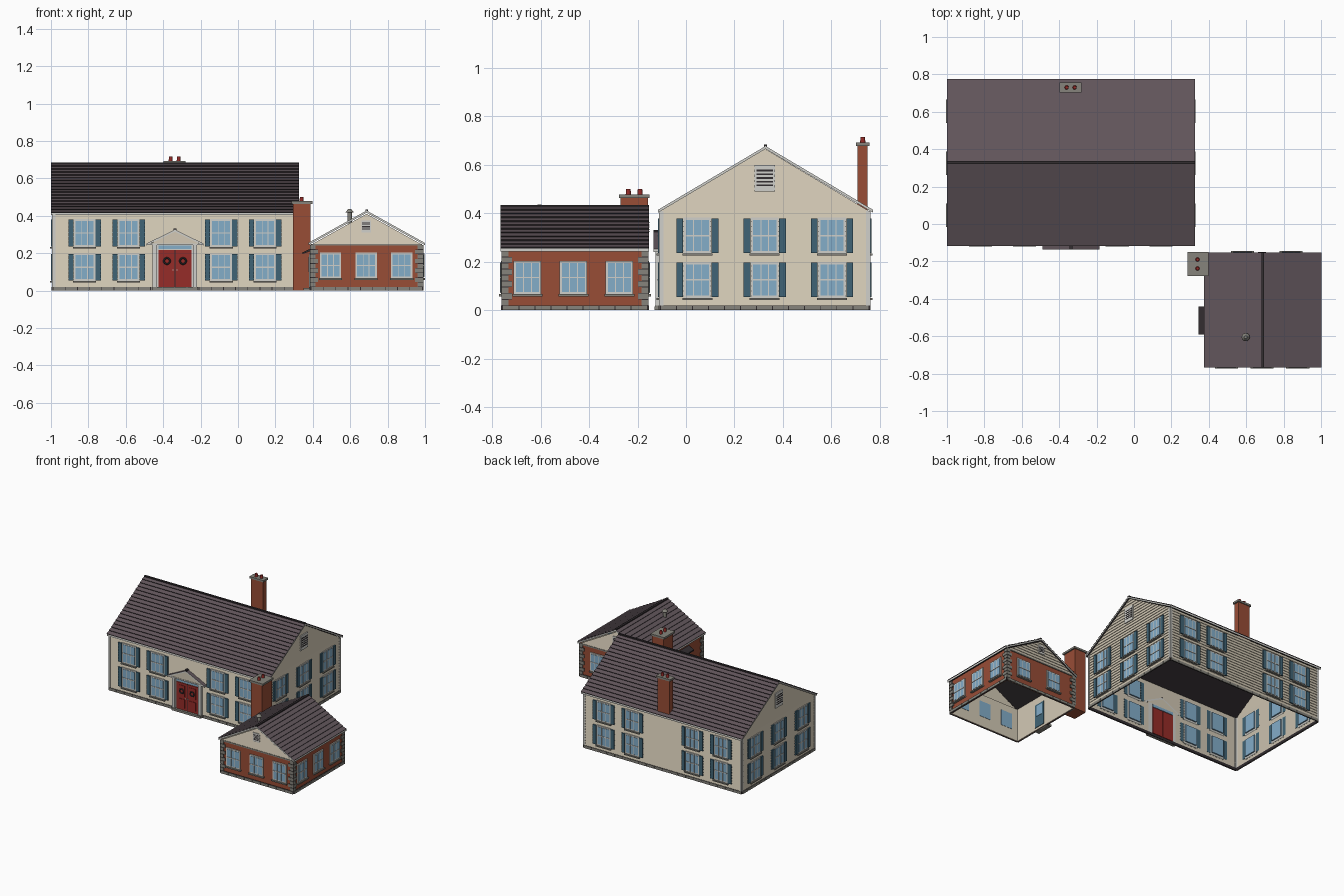
import bpy, bmesh, math
from mathutils import Vector as V

if "Cube" in bpy.data.objects:
    bpy.data.objects.remove(bpy.data.objects["Cube"])


def lin(c):
    c /= 255
    return c / 12.92 if c < 0.04 else ((c + 0.055) / 1.055) ** 2.4


COLORS = {"cream": (211, 201, 181), "stone": (134, 132, 124), "brick": (152, 77, 54),
          "roof": (97, 85, 91), "dark": (50, 45, 48), "white": (208, 208, 203),
          "glass": (131, 173, 201), "teal": (64, 100, 118), "red": (150, 44, 40)}
MATS = {}
for key, rgb in COLORS.items():
    MATS[key] = bpy.data.materials.new(key)
    MATS[key].diffuse_color = [lin(c) for c in rgb] + [1]

# A frame is (origin, direction along, direction out); u runs along, d runs out
WORLD = (V((0, 0, 0)), V((1, 0, 0)), V((0, 1, 0)))
SIDE = (V((0, 0, 0)), V((0, 1, 0)), V((1, 0, 0)))


def pt(f, u, d, z):
    return f[0] + f[1] * u + f[2] * d + V((0, 0, z))


def faces_of(x0, x1, y0, y1):
    X, Y = V((1, 0, 0)), V((0, 1, 0))
    return {"front": (V((0, y0, 0)), X, -Y), "back": (V((0, y1, 0)), X, Y),
            "right": (V((x1, 0, 0)), Y, X), "left": (V((x0, 0, 0)), Y, -X)}


def finish(name, bm, mats):
    me = bpy.data.meshes.new(name)
    bm.to_mesh(me)
    bm.free()
    for m in mats:
        me.materials.append(MATS[m])
    ob = bpy.data.objects.new(name, me)
    bpy.context.collection.objects.link(ob)
    return ob


BOXES = {}


def box(name, mat, f, u0, u1, d0, d1, z0, z1):
    """Add a box to the named part."""
    bm = BOXES.setdefault((name, mat), bmesh.new())
    vs = [bm.verts.new(pt(f, u, d, z)) for z in (z0, z1)
          for u, d in ((u0, d0), (u1, d0), (u1, d1), (u0, d1))]
    for q in ((0, 1, 2, 3), (4, 5, 6, 7), (0, 1, 5, 4), (1, 2, 6, 5), (2, 3, 7, 6), (3, 0, 4, 7)):
        bm.faces.new([vs[i] for i in q])


def stepped(name, a0, a1, b0, b1, n, count, h, mats):
    """Overlapping courses from a lower edge to an upper edge."""
    bm = bmesh.new()
    down = (a0 - b0 + a1 - b1).normalized()
    for i in range(count):
        s, t = i / count, (i + 1) / count
        p, q = a0.lerp(b0, s), a1.lerp(b1, s)
        r, w = a1.lerp(b1, t), a0.lerp(b0, t)
        for k, (co, ref) in enumerate((((p + n * h, q + n * h, r, w), n),
                                       ((p, q, q + n * h, p + n * h), down))):
            face = bm.faces.new([bm.verts.new(c) for c in co])
            face.normal_update()
            if face.normal.dot(ref) < 0:
                face.normal_flip()
            face.material_index = k
    return finish(name, bm, mats)


def prism(name, f, profile, d0, d1, mats, rule=None):
    """Extrude a (u, z) profile along the frame's out direction."""
    bm = bmesh.new()
    a, b = ([bm.verts.new(pt(f, u, d, z)) for u, z in profile] for d in (d0, d1))
    bm.faces.new(a)
    bm.faces.new(b)
    for i in range(len(a)):
        j = (i + 1) % len(a)
        bm.faces.new((a[i], a[j], b[j], b[i]))
    bmesh.ops.recalc_face_normals(bm, faces=bm.faces)
    if rule:
        for face in bm.faces:
            face.material_index = rule(face.normal)
    return finish(name, bm, mats)


def gable_roof(name, f, u0, u1, ze, zr, d0, d1, t, courses, h=0.006):
    """Chevron slab with shingle courses; ends are trim, underside is dark."""
    um = (u0 + u1) / 2
    prism(name + "_slab", f, [(u0, ze), (um, zr), (u1, ze), (u1, ze - t), (um, zr - t), (u0, ze - t)],
          d0, d1, ["roof", "dark", "white"],
          lambda n: 0 if n.z > 0.3 else 1 if n.z < -0.3 else 2)
    for tag, ue, sg in (("_shingles_a", u0, -1), ("_shingles_b", u1, 1)):
        n = (f[1] * sg * (zr - ze) + V((0, 0, abs(um - u0)))).normalized()
        if courses:
            stepped(name + tag, pt(f, ue, d0, ze), pt(f, ue, d1, ze), pt(f, um, d0, zr),
                    pt(f, um, d1, zr), n, courses, h, ["roof", "dark"])
    box(name + "_ridge", "dark", f, um - 0.007, um + 0.007, d0, d1, zr - 0.006, zr + 0.006)


def window(f, u, z0, z1, shutters=True):
    box("window_casing", "white", f, u - 0.057, u + 0.057, 0, 0.007, z0 - 0.006, z1 + 0.006)
    box("window_glass", "glass", f, u - 0.048, u + 0.048, -0.01, 0.009, z0 + 0.004, z1 - 0.004)
    for m in (-0.016, 0.016):
        box("window_muntin", "white", f, u + m - 0.002, u + m + 0.002, 0, 0.011, z0, z1)
    zm = (z0 + z1) / 2
    box("window_muntin", "white", f, u - 0.05, u + 0.05, 0, 0.012, zm - 0.003, zm + 0.003)
    box("window_sill", "stone", f, u - 0.062, u + 0.062, 0, 0.016, z0 - 0.015, z0 - 0.006)
    if shutters:
        for s in (-1, 1):
            a, b = sorted((u + s * 0.059, u + s * 0.087))
            box("shutter", "teal", f, a, b, 0, 0.011, z0 - 0.003, z1 + 0.003)


def stone_base(f, u0, u1):
    box("base_joint", "dark", f, u0, u1, -0.002, 0.005, 0, 0.02)
    n = round((u1 - u0) / 0.065)
    w = (u1 - u0) / n
    for i in range(n):
        box("base_stone", "stone", f, u0 + i * w + 0.002, u0 + (i + 1) * w - 0.002, 0, 0.008, 0, 0.019)


def vent(f, u, z0, z1, w):
    box("vent_frame", "white", f, u - w, u + w, 0, 0.008, z0, z1)
    for i in range(5):
        z = z0 + (z1 - z0) * (0.2 + 0.14 * i)
        box("vent_louver", "dark", f, u - w * 0.8, u + w * 0.8, 0, 0.0095, z, z + (z1 - z0) * 0.06)


def cylinder(name, mat, x, y, z0, z1, r, r2=None):
    bm = bmesh.new()
    bmesh.ops.create_cone(bm, cap_ends=True, segments=12, radius1=r, radius2=r if r2 is None else r2, depth=z1 - z0)
    bmesh.ops.translate(bm, verts=bm.verts, vec=(x, y, (z0 + z1) / 2))
    finish(name, bm, [mat])


def chimney(name, x0, x1, y0, y1, z0, z1, pots):
    box(name, "brick", WORLD, x0, x1, y0, y1, z0, z1 - 0.012)
    box(name + "_cap", "stone", WORLD, x0 - 0.01, x1 + 0.01, y0 - 0.007, y1 + 0.007, z1 - 0.014, z1)
    for i, (x, y) in enumerate(pots):
        cylinder(f"{name}_pot_{i}", "red", x, y, z1, z1 + 0.023, 0.011, 0.009)


# Main house: clapboard walls and gables
MX0, MX1, MY0, MY1 = -0.988, 0.312, -0.105, 0.755
main = faces_of(MX0, MX1, MY0, MY1)
for side, f in main.items():
    a, b = (MX0, MX1) if side in ("front", "back") else (MY0, MY1)
    stepped("main_wall_" + side, pt(f, a, 0, 0), pt(f, b, 0, 0), pt(f, a, 0, 0.41), pt(f, b, 0, 0.41),
            f[2], 20, 0.004, ["cream", "cream"])
    stone_base(f, a, b)
    for u in (a, b - 0.012):
        box("corner_board", "white", f, u, u + 0.012, 0, 0.006, 0.02, 0.41)
    cols = (-0.82, -0.585, -0.09, 0.145) if side in ("front", "back") else (0.047, 0.325, 0.603)
    for u in cols:
        for z in (0.057, 0.24):
            window(f, u, z, z + 0.136)
    if side in ("left", "right"):
        stepped("main_gable_" + side, pt(f, a, 0, 0.41), pt(f, b, 0, 0.41), pt(f, 0.324, 0, 0.667),
                pt(f, 0.326, 0, 0.667), f[2], 12, 0.004, ["cream", "cream"])
        vent(f, 0.325, 0.49, 0.60, 0.042)
gable_roof("main_roof", SIDE, -0.115, 0.772, 0.415, 0.678, -1.0, 0.325, 0.012, 17)
chimney("main_chimney", -0.388, -0.292, 0.709, 0.75, 0.40, 0.693, [(-0.36, 0.73), (-0.317, 0.73)])

# Front entrance: double door, transom, pilasters and pediment
F, DX = main["front"], -0.337
box("door_surround", "white", F, DX - 0.118, DX + 0.118, 0, 0.007, 0.0, 0.25)
box("transom", "glass", F, DX - 0.088, DX + 0.088, -0.006, 0.009, 0.222, 0.242)
box("door_gap", "dark", F, DX - 0.002, DX + 0.002, 0, 0.0125, 0.018, 0.218)
for s in (-1, 1):
    a, b = sorted((DX + s * 0.002, DX + s * 0.088))
    box("door_leaf", "red", F, a, b, -0.006, 0.012, 0.018, 0.218)
    for z0, z1 in ((0.035, 0.10), (0.12, 0.20)):
        box("door_panel", "red", F, a + 0.017, b - 0.017, 0, 0.015, z0, z1)
    box("door_knob", "white", F, DX + s * 0.01 - 0.003, DX + s * 0.01 + 0.003, 0, 0.018, 0.107, 0.113)
    u = DX + s * 0.108
    box("pilaster", "white", F, u - 0.011, u + 0.011, 0, 0.02, 0.018, 0.245)
    box("pilaster_foot", "stone", F, u - 0.014, u + 0.014, 0, 0.023, 0.0, 0.02)
    bpy.ops.mesh.primitive_torus_add(major_radius=0.016, minor_radius=0.005, major_segments=16,
                                     minor_segments=6, location=(DX + s * 0.043, MY0 - 0.017, 0.158),
                                     rotation=(math.pi / 2, 0, 0))
    wreath = bpy.context.object
    wreath.name = "wreath"
    wreath.data.materials.append(MATS["dark"])
box("front_step", "stone", F, DX - 0.12, DX + 0.12, 0, 0.025, 0, 0.016)
prism("pediment", WORLD, [(DX - 0.14, 0.245), (DX + 0.14, 0.245), (DX, 0.318)], -0.128, MY0, ["cream"])
box("pediment_sill", "white", F, DX - 0.145, DX + 0.145, 0, 0.026, 0.243, 0.252)
gable_roof("porch_roof", WORLD, DX - 0.152, DX + 0.152, 0.252, 0.326, -0.135, MY0, 0.011, 0)

# Wing: brick walls with a pale lining, quoins and clapboard gables
WX0, WX1, WY0, WY1 = 0.39, 0.985, -0.757, -0.16
wing = faces_of(WX0, WX1, WY0, WY1)
WIN = {"front": (0.495, 0.685, 0.875), "back": (0.58, 0.84), "right": (-0.655, -0.465, -0.275), "left": ()}
for side, f in wing.items():
    a, b = (WX0, WX1) if side in ("front", "back") else (WY0, WY1)
    box("wing_wall", "brick", f, a, b, -0.004, 0, 0.0, 0.247)
    box("wing_lining", "cream", f, a + 0.004, b - 0.004, -0.008, -0.004, 0.0, 0.247)
    stone_base(f, a, b)
    for i in range(9):
        z, w = 0.02 + i * 0.025, 0.038 if i % 2 else 0.024
        for u0, u1 in ((a - 0.006, a + w), (b - w, b + 0.006)):
            box("quoin", "stone", f, u0, u1, 0, 0.006, z + 0.002, z + 0.023)
            box("quoin_joint", "dark", f, u0 + 0.002, u1, 0, 0.003, z, z + 0.025)
    for u in WIN[side]:
        window(f, u, 0.072, 0.198, False)
    if side in ("front", "back"):
        stepped("wing_gable_" + side, pt(f, a, 0, 0.245), pt(f, b, 0, 0.245), pt(f, 0.687, 0, 0.41),
                pt(f, 0.688, 0, 0.41), f[2], 8, 0.004, ["cream", "cream"])
        box("wing_frieze", "stone", f, a, b, 0, 0.006, 0.24, 0.25)
        vent(f, 0.685, 0.31, 0.375, 0.026)
gable_roof("wing_roof", WORLD, 0.376, 0.999, 0.255, 0.428, -0.766, -0.153, 0.012, 11)
chimney("wing_chimney", 0.295, 0.388, -0.27, -0.157, 0, 0.478, [(0.34, -0.238), (0.34, -0.19)])

# Wing side door with canopy and step
L = wing["left"]
box("side_door_frame", "white", L, -0.568, -0.462, 0, 0.007, 0.0, 0.2)
box("side_door", "teal", L, -0.56, -0.47, -0.012, 0.01, 0.016, 0.192)
box("side_door_glass", "glass", L, -0.545, -0.485, -0.014, 0.012, 0.1, 0.18)
box("side_step", "stone", L, -0.58, -0.45, 0, 0.04, 0, 0.015)
prism("side_canopy", WORLD, [(0.346, 0.205), (0.39, 0.225), (0.39, 0.212), (0.346, 0.196)], -0.59, -0.44, ["dark"])

# Roof vent pipe
cylinder("vent_pipe", "stone", 0.597, -0.605, 0.36, 0.42, 0.012)
cylinder("vent_pipe_hood", "stone", 0.597, -0.605, 0.418, 0.436, 0.022, 0.008)

# Build every collected box part
for (name, mat), bm in BOXES.items():
    bmesh.ops.recalc_face_normals(bm, faces=bm.faces)
    finish(name, bm, [mat])

for m in bpy.data.materials:
    if m.users and not m.is_grease_pencil:
        m.use_nodes = True
        m.node_tree.nodes["Principled BSDF"].inputs["Base Color"].default_value = m.diffuse_color
